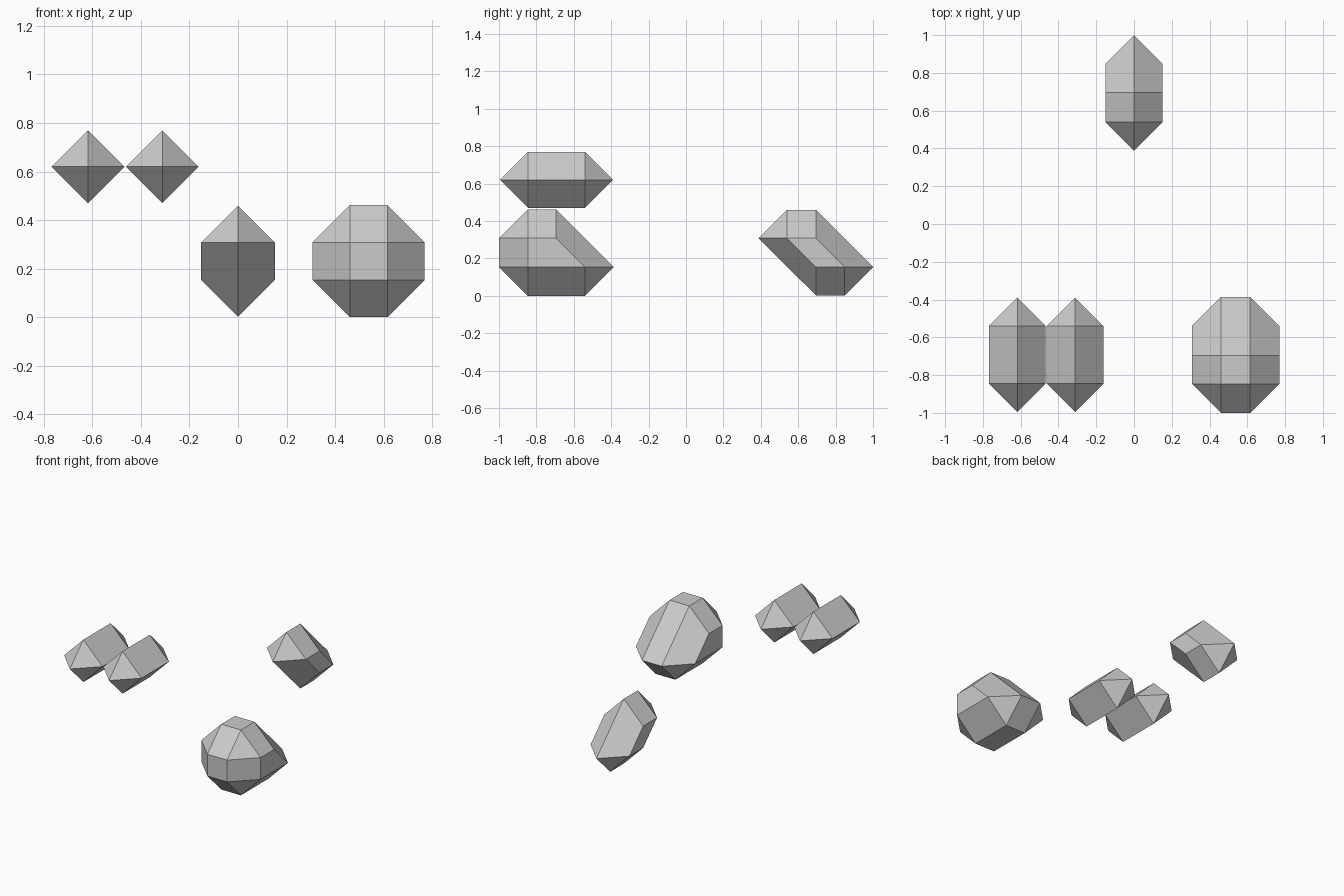
import bpy
import bmesh
import math
from mathutils import Vector

cube = bpy.data.objects.get("Cube")
if cube:
    bpy.data.objects.remove(cube, do_unlink=True)

# One stone grey for every part
grey = bpy.data.materials.new("stone_grey")
grey.use_nodes = True
colour = (0.6, 0.6, 0.6, 1)
grey.diffuse_color = colour
grey.node_tree.nodes["Principled BSDF"].inputs["Base Color"].default_value = colour


def gem(name, xs, profile, radius):
    """Faceted solid: the hull of octahedra set on each (y, z) profile point at each x."""
    bm = bmesh.new()
    for x in xs:
        for y, z in profile:
            for axis in range(3):
                for side in (-radius, radius):
                    point = Vector((x, y, z))
                    point[axis] += side
                    bm.verts.new(point)
    hull = bmesh.ops.convex_hull(bm, input=bm.verts)
    inner = {v for v in hull["geom_interior"] + hull["geom_unused"]
             if isinstance(v, bmesh.types.BMVert)}
    bmesh.ops.delete(bm, geom=list(inner), context='VERTS')
    # Merge coplanar triangles into clean flat facets
    bmesh.ops.dissolve_limit(bm, angle_limit=math.radians(1),
                             verts=bm.verts, edges=bm.edges)
    bmesh.ops.recalc_face_normals(bm, faces=bm.faces)
    mesh = bpy.data.meshes.new(name)
    bm.to_mesh(mesh)
    bm.free()
    mesh.materials.append(grey)
    obj = bpy.data.objects.new(name, mesh)
    bpy.context.collection.objects.link(obj)
    return obj


# Grid rows shared by the two lower stones
low, high = 0.154, 0.308

# Pair of floating long crystals
for name, x in (("right_crystal", -0.618), ("left_crystal", -0.312)):
    gem(name, [x], [(-0.845, 0.62), (-0.54, 0.62)], 0.15)

# Slanted stone at the back
gem("back_slanted_stone", [0],
    [(0.54, high), (0.695, high), (0.848, low), (0.695, low)], 0.152)

# Large boulder at the front left
gem("large_boulder", [0.461, 0.615],
    [(-0.846, high), (-0.695, high), (-0.54, low), (-0.846, low)], 0.154)
